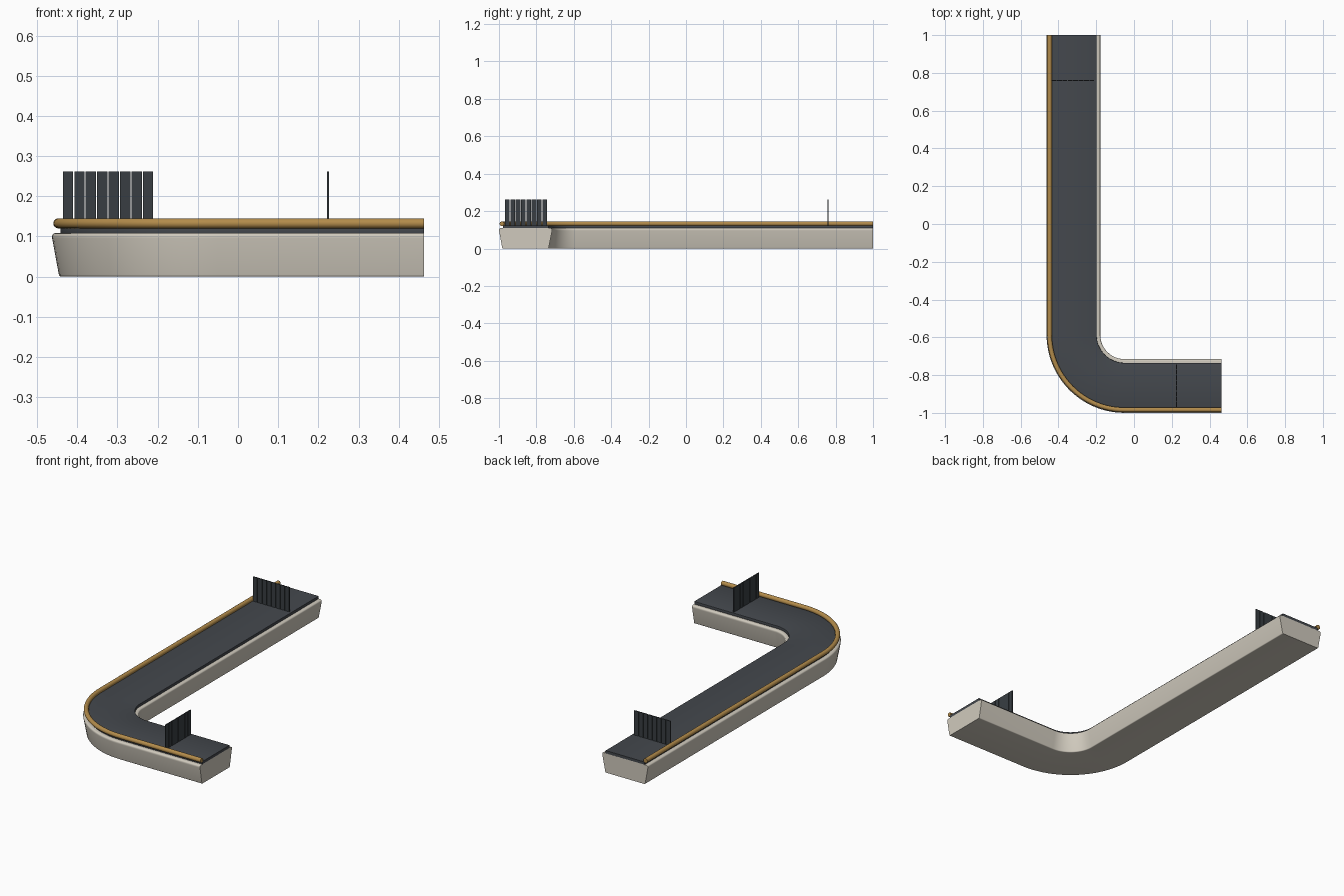
import bpy, bmesh, math

if "Cube" in bpy.data.objects:
    bpy.data.objects.remove(bpy.data.objects["Cube"])

CX, CY = -0.05, -0.587      # centre of the corner bend
END_X, END_Y = 0.463, 1.0   # ends of the two straight arms
BEND_STEPS = 24


def material(name, rgb):
    m = bpy.data.materials.new(name)
    m.diffuse_color = (*rgb, 1)
    m.use_nodes = True
    m.node_tree.nodes["Principled BSDF"].inputs["Base Color"].default_value = m.diffuse_color
    return m


stone = material("warm_white", (0.63, 0.59, 0.51))
dark = material("charcoal", (0.058, 0.065, 0.075))
brass = material("brass", (0.45, 0.26, 0.07))
smoke = material("dark_strip", (0.040, 0.048, 0.055))


def finish(name, bm, mat, smooth=True):
    bmesh.ops.recalc_face_normals(bm, faces=bm.faces)
    me = bpy.data.meshes.new(name)
    bm.to_mesh(me)
    bm.free()
    me.materials.append(mat)
    ob = bpy.data.objects.new(name, me)
    bpy.context.collection.objects.link(ob)
    if smooth:
        bpy.ops.object.select_all(action='DESELECT')
        ob.select_set(True)
        bpy.context.view_layer.objects.active = ob
        bpy.ops.object.shade_smooth_by_angle(angle=math.radians(35))
    return ob


def sweep(name, profile, mat):
    """Sweep a closed (radius, z) profile along the L-shaped path."""
    def bend(a):
        return lambda r, z: (CX + r * math.cos(a), CY + r * math.sin(a), z)
    stations = [lambda r, z: (CX - r, END_Y, z)]
    stations += [bend(math.pi + math.pi / 2 * i / BEND_STEPS)
                 for i in range(BEND_STEPS + 1)]
    stations += [lambda r, z: (END_X, CY - r, z)]
    bm = bmesh.new()
    rings = [[bm.verts.new(f(r, z)) for r, z in profile] for f in stations]
    n = len(profile)
    for a, b in zip(rings, rings[1:]):
        for i in range(n):
            j = (i + 1) % n
            bm.faces.new((a[i], a[j], b[j], b[i]))
    bm.faces.new(rings[0])
    bm.faces.new(rings[-1])
    return finish(name, bm, mat)


def rounded(corners, steps=5):
    """Round each (r, z, radius) corner of a polygon with a small curve."""
    pts = []
    for i, (x, z, rad) in enumerate(corners):
        ends = []
        for q in (corners[i - 1], corners[(i + 1) % len(corners)]):
            d = math.hypot(q[0] - x, q[1] - z)
            ends.append((x + (q[0] - x) * rad / d, z + (q[1] - z) * rad / d))
        for k in range(steps + 1):
            t = k / steps
            w = ((1 - t) ** 2, 2 * t * (1 - t), t * t)
            pts.append(tuple(w[0] * ends[0][c] + w[1] * (x, z)[c] + w[2] * ends[1][c]
                             for c in (0, 1)))
    return pts


# Counter body with flared sides
sweep("counter_body", rounded([(0.148, 0.0, 0.005), (0.395, 0.0, 0.005),
                               (0.415, 0.109, 0.014), (0.126, 0.109, 0.014)]), stone)

# Dark worktop slab
sweep("worktop", rounded([(0.148, 0.106, 0.002), (0.392, 0.106, 0.002),
                          (0.392, 0.124, 0.003), (0.148, 0.124, 0.003)], 2), dark)

# Brass rail along the outer edge
sweep("edge_rail", [(0.397 + 0.0125 * math.cos(2 * math.pi * i / 16),
                     0.1325 + 0.0125 * math.sin(2 * math.pi * i / 16))
                    for i in range(16)], brass)


# Strip screens across both arms
def strip_screen(name, along_x, start, fixed):
    bm = bmesh.new()
    pitch, width, thick, z0, z1 = 0.0285, 0.0255, 0.005, 0.122, 0.262
    for i in range(8):
        mid = start + i * pitch + width / 2
        geo = bmesh.ops.create_cube(bm, size=1)
        for v in geo["verts"]:
            u, w = mid + v.co.x * width, fixed + v.co.y * thick
            z = z0 + (v.co.z + 0.5) * (z1 - z0)
            v.co = (u, w, z) if along_x else (w, u, z)
    return finish(name, bm, smoke, smooth=False)


strip_screen("long_arm_screen", True, -0.436, 0.76)
strip_screen("short_arm_screen", False, -0.968, 0.224)
